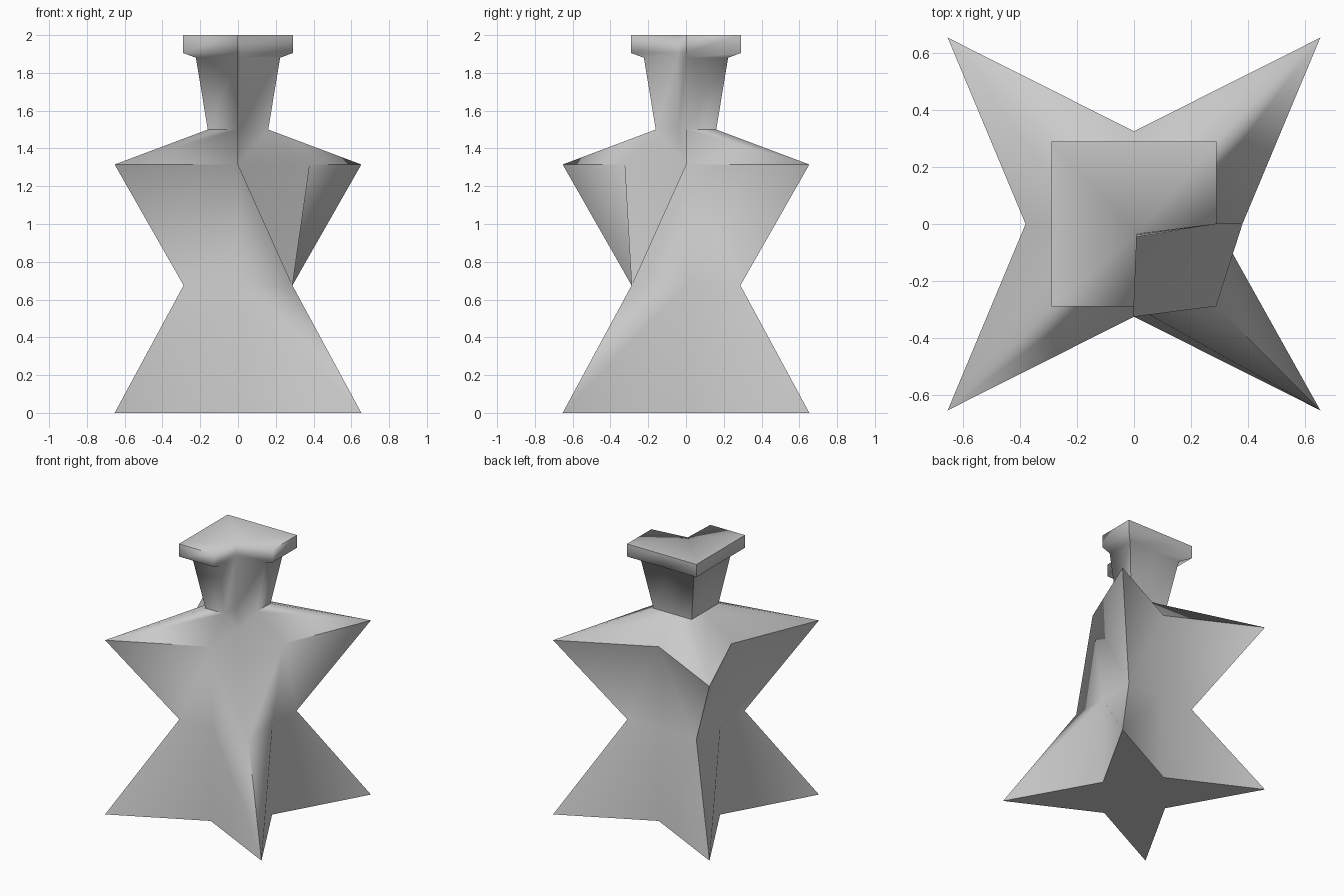
import bpy
import bmesh

cube = bpy.data.objects.get("Cube")
if cube:
    bpy.data.objects.remove(cube, do_unlink=True)

# One plain grey for the whole body
grey = bpy.data.materials.new("light_grey")
grey.use_nodes = True
colour = (0.6, 0.6, 0.6, 1)
grey.diffuse_color = colour
grey.node_tree.nodes["Principled BSDF"].inputs["Base Color"].default_value = colour

# Rings from base to lid: height, corner reach, side reach in x and in y
RINGS = [
    (0.0, 0.653, 0.285, 0.325),    # base star
    (0.675, 0.288, 0.288, 0.288),  # waist square
    (1.315, 0.653, 0.38, 0.325),   # shoulder star
    (1.5, 0.16, 0.16, 0.16),       # neck bottom
    (1.88, 0.223, 0.223, 0.223),   # neck top
    (1.905, 0.29, 0.29, 0.29),     # lid bottom
    (2.0, 0.29, 0.29, 0.29),       # lid top
]
BASE, WAIST, SHOULDER, NECK, NECK_TOP, LID_LOW, LID = range(len(RINGS))
STARS = (BASE, SHOULDER)
SOFT_RINGS = (WAIST, NECK_TOP, LID_LOW)
# Even columns are corners, odd ones are sides; column zero is the notched corner
DIRS = [(1, -1), (1, 0), (1, 1), (0, 1), (-1, 1), (-1, 0), (-1, -1), (0, -1)]
# Where the notched corner lies on each ring it cuts
NOTCH = {SHOULDER: (0, 0), NECK: (0.01, -0.04), NECK_TOP: (0.01, -0.045),
         LID_LOW: (0.01, -0.04), LID: (0.01, -0.035)}

bm = bmesh.new()
grid, place = [], {}
for r, (z, corner, mid_x, mid_y) in enumerate(RINGS):
    row = []
    for c, (dx, dy) in enumerate(DIRS):
        if c % 2 == 0:
            x, y = dx * corner, dy * corner
        else:
            x, y = dx * mid_x, dy * mid_y
        if c == 0 and r in NOTCH:
            x, y = NOTCH[r]
        v = bm.verts.new((x, y, z))
        place[v] = (r, c)
        row.append(v)
    grid.append(row)

# Walls: quads, folded along a diagonal next to the star rings
for r in range(len(RINGS) - 1):
    for c in range(8):
        d = (c + 1) % 8
        a, b, e, f = grid[r][c], grid[r][d], grid[r + 1][d], grid[r + 1][c]
        if r not in STARS and r + 1 not in STARS:
            bm.faces.new((a, b, e, f))
        elif c % 2 == 0:
            # Corner below to side above, or side below to corner above
            bm.faces.new((a, b, e))
            bm.faces.new((a, e, f))
        else:
            bm.faces.new((a, b, f))
            bm.faces.new((b, e, f))

# Base and the three remaining quarters of the lid
bm.faces.new(list(reversed(grid[BASE])))
top = grid[LID]
for c in (2, 4, 6):
    bm.faces.new((top[0], top[c - 1], top[c], top[c + 1]))
bmesh.ops.recalc_face_normals(bm, faces=bm.faces[:])

# Smooth shading, with sharp ring edges and corner ridges outside the notch
for face in bm.faces:
    face.smooth = True
for edge in bm.edges:
    (r1, c1), (r2, c2) = (place[v] for v in edge.verts)
    notch = min(r1, r2) >= WAIST and c1 in (7, 0, 1) and c2 in (7, 0, 1)
    inner_lid = r1 == r2 == LID and 0 in (c1, c2)
    ring = r1 == r2 and r1 not in SOFT_RINGS
    ridge = c1 == c2 and c1 % 2 == 0 and {r1, r2} != {SHOULDER, NECK}
    edge.smooth = not ((ring or ridge) and not notch and not inner_lid)

mesh = bpy.data.meshes.new("star_bottle")
bm.to_mesh(mesh)
bm.free()
mesh.materials.append(grey)
bottle = bpy.data.objects.new("star_bottle", mesh)
bpy.context.collection.objects.link(bottle)
